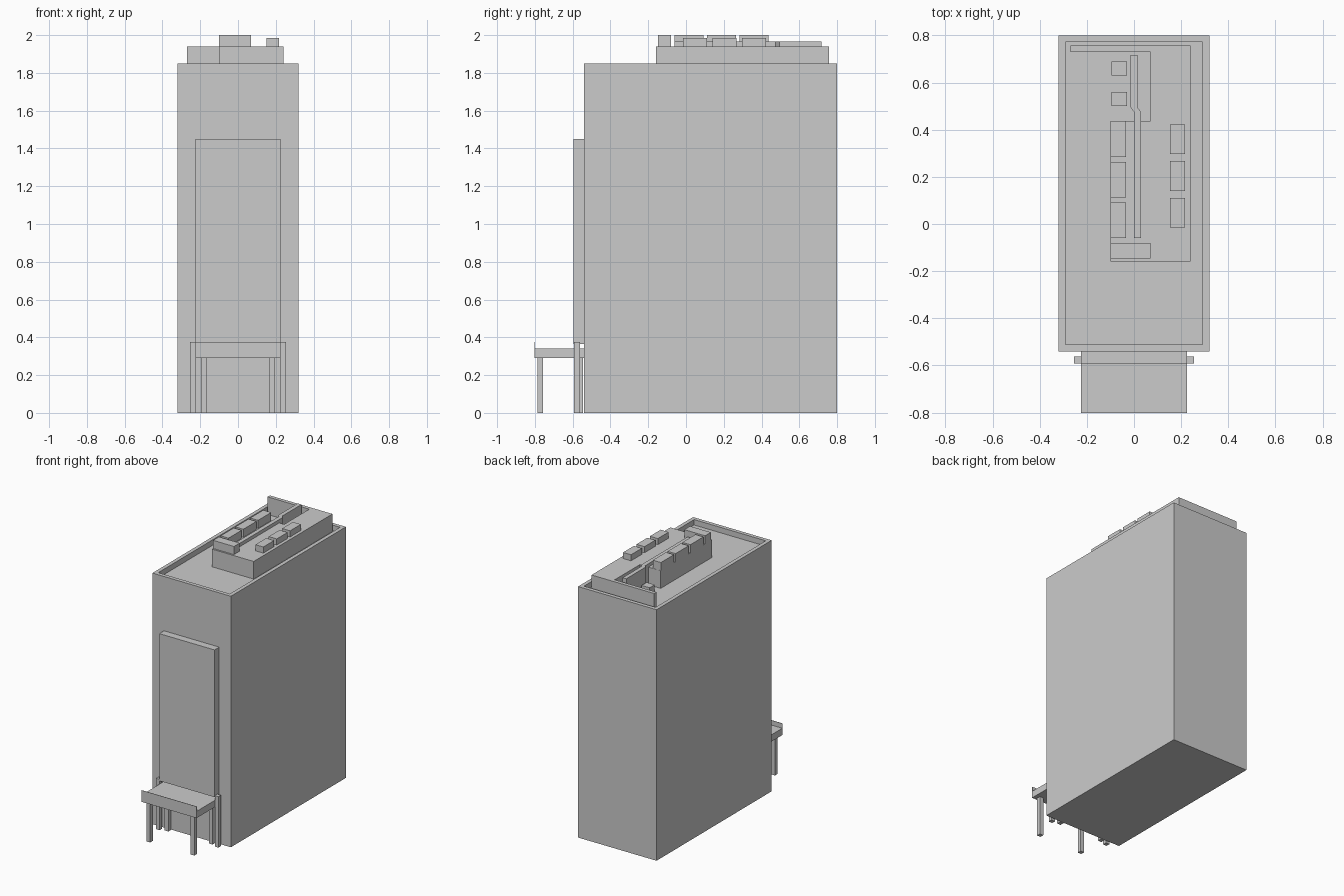
import bpy, bmesh

if "Cube" in bpy.data.objects:
    bpy.data.objects.remove(bpy.data.objects["Cube"])

ROOF, DECK = 1.81, 1.94   # roof floor and plant-room top


def prism(name, outline, z0, z1):
    """Extrude a counter-clockwise xy outline from z0 to z1."""
    bm = bmesh.new()
    base = bm.faces.new([bm.verts.new((x, y, z0)) for x, y in outline])
    ext = bmesh.ops.extrude_face_region(bm, geom=[base], use_keep_orig=True)
    top = [v for v in ext["geom"] if isinstance(v, bmesh.types.BMVert)]
    bmesh.ops.translate(bm, verts=top, vec=(0, 0, z1 - z0))
    bmesh.ops.recalc_face_normals(bm, faces=bm.faces)
    mesh = bpy.data.meshes.new(name)
    bm.to_mesh(mesh)
    bm.free()
    obj = bpy.data.objects.new(name, mesh)
    bpy.context.collection.objects.link(obj)
    return obj


def box(name, x0, x1, y0, y1, z0, z1):
    return prism(name, [(x0, y0), (x1, y0), (x1, y1), (x0, y1)], z0, z1)


# Tower block, its top inset and sunk to leave a parapet
tower = box("tower", -0.32, 0.32, -0.54, 0.80, 0, 1.85)
bm = bmesh.new()
bm.from_mesh(tower.data)
top = max(bm.faces, key=lambda f: f.calc_center_median().z)
bmesh.ops.inset_region(bm, faces=[top], thickness=0.04)
rim = bmesh.ops.extrude_face_region(bm, geom=[top])
bmesh.ops.translate(bm, vec=(0, 0, ROOF - 1.85),
                    verts=[v for v in rim["geom"] if isinstance(v, bmesh.types.BMVert)])
if top.is_valid:
    bmesh.ops.delete(bm, geom=[top], context='FACES_ONLY')
bmesh.ops.recalc_face_normals(bm, faces=bm.faces)
bm.to_mesh(tower.data)
bm.free()

# Rooftop plant room, wrapping around an open yard at the back left
prism("plant_room", [(-0.10, -0.16), (0.24, -0.16), (0.24, 0.757), (-0.27, 0.757),
                     (-0.27, 0.73), (0.07, 0.73), (0.07, 0.437), (-0.10, 0.437)], ROOF, DECK)

# Long duct with a small jog
prism("roof_duct", [(0, -0.06), (0.03, -0.06), (0.03, 0.475), (0.015, 0.495), (0.015, 0.717),
                    (-0.015, 0.717), (-0.015, 0.495), (0, 0.475)], ROOF, 1.965)

# Rooftop units
box("front_roof_unit", -0.10, 0.07, -0.147, -0.08, DECK, 2.0)
for i in range(3):
    y = -0.06 + 0.172 * i
    box(f"left_roof_unit_{i + 1}", -0.10, -0.035, y, y + 0.152, DECK, 2.0)
    y = -0.015 + 0.156 * i
    box(f"right_roof_unit_{i + 1}", 0.152, 0.217, y, y + 0.126, DECK, 1.985)
for i, y in enumerate((0.50, 0.63)):
    box(f"yard_unit_{i + 1}", -0.095, -0.03, y, y + 0.06, ROOF, 1.86)

# Raised facade panel above the entrance
box("facade_panel", -0.225, 0.225, -0.595, -0.54, 0.365, 1.45)

# Entrance canopy with a thin upstanding front fascia
box("canopy_deck", -0.225, 0.225, -0.80, -0.54, 0.29, 0.34)
box("canopy_fascia", -0.225, 0.225, -0.803, -0.80, 0.29, 0.375)

# Canopy legs and entrance posts, mirrored left and right
for side, s in (("left", -1), ("right", 1)):
    for part, a, b, y0, y1, h in (("front_leg", 0.165, 0.195, -0.787, -0.757, 0.29),
                                  ("back_leg", 0.165, 0.195, -0.575, -0.545, 0.29),
                                  ("entrance_post", 0.225, 0.255, -0.592, -0.562, 0.375)):
        x0, x1 = sorted((s * a, s * b))
        box(f"{side}_{part}", x0, x1, y0, y1, 0, h)
